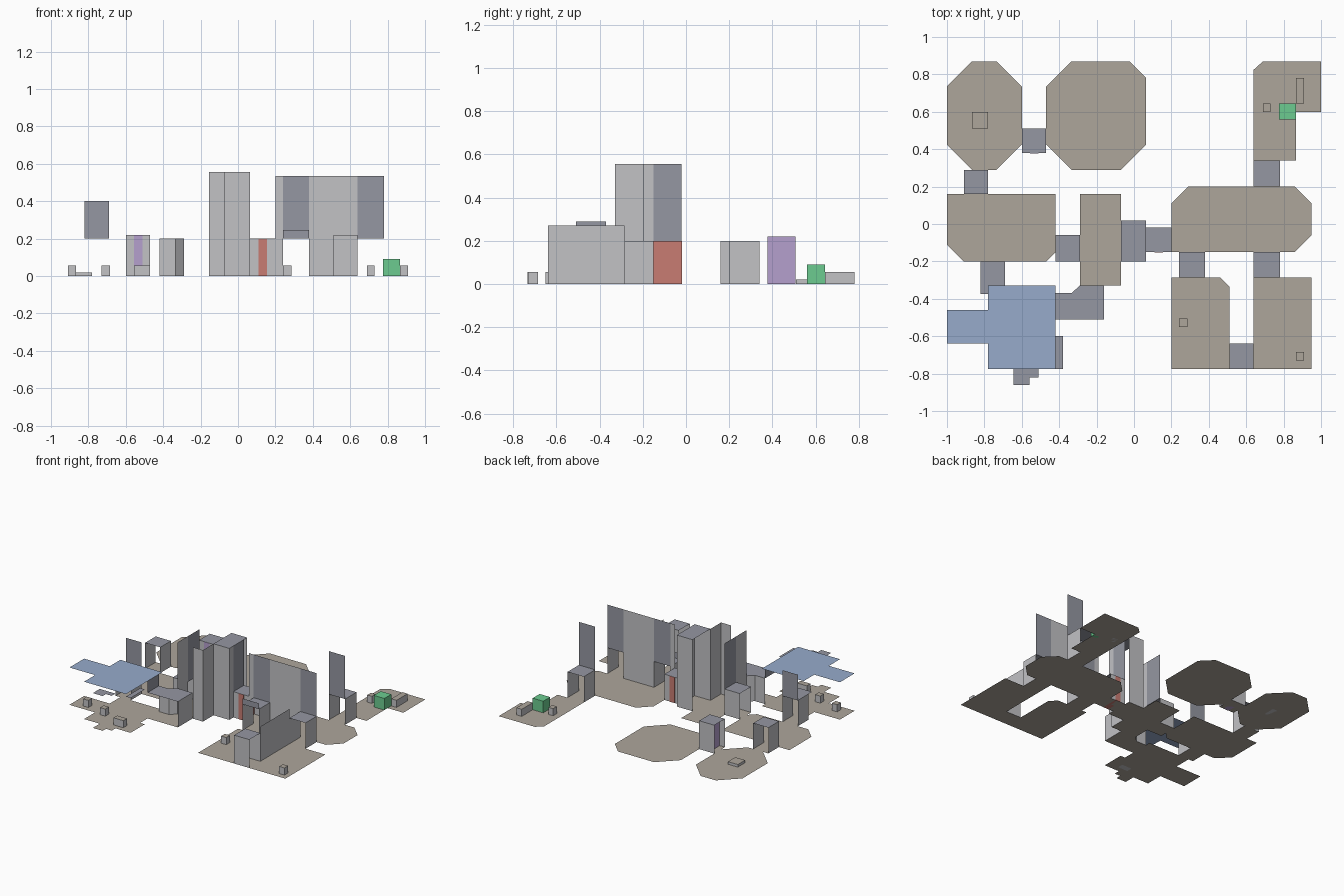
import bpy

default_cube = bpy.data.objects.get("Cube")
if default_cube:
    bpy.data.objects.remove(default_cube, do_unlink=True)


def make_material(name, red, green, blue):
    material = bpy.data.materials.new(name)
    material.use_nodes = True
    colour = (red, green, blue, 1)
    material.diffuse_color = colour
    shader = material.node_tree.nodes["Principled BSDF"]
    shader.inputs["Base Color"].default_value = colour
    shader.inputs["Roughness"].default_value = 0.9
    return material


FLOOR = make_material("floor taupe", .42, .38, .33)
WALL = make_material("wall light grey", .54, .54, .56)
CEILING = make_material("ceiling slate grey", .30, .31, .36)
BLUE = make_material("ceiling blue", .31, .41, .60)
GREEN = make_material("crate green", .15, .60, .28)
PURPLE = make_material("door purple", .46, .35, .61)
RED = make_material("door red", .58, .20, .17)


def make_mesh(name, points, faces, materials, pick=None):
    mesh = bpy.data.meshes.new(name)
    mesh.from_pydata(points, [], faces)
    for material in materials:
        mesh.materials.append(material)
    if pick:
        for polygon in mesh.polygons:
            polygon.material_index = pick(polygon)
    mesh.update()
    part = bpy.data.objects.new(name, mesh)
    bpy.context.collection.objects.link(part)
    return part


def slab(name, outline, height, material):
    """Flat sheet following a counter-clockwise outline."""
    points = [(x, y, height) for x, y in outline]
    return make_mesh(name, points, [list(range(len(points)))], [material])


def room_floor(name, west, east, south, north, sw=0, se=0, ne=0, nw=0):
    """Rectangular floor whose corners can be cut at 45 degrees."""
    outline = [(west, south + sw), (west + sw, south), (east - se, south), (east, south + se),
               (east, north - ne), (east - ne, north), (west + nw, north), (west, north - nw)]
    slab(name, list(dict.fromkeys(outline)), 0, FLOOR)


def wall(name, start, end, bottom, top, material=WALL):
    """Upright sheet between two plan points."""
    points = [(*start, bottom), (*end, bottom), (*end, top), (*start, top)]
    make_mesh(name, points, [(0, 1, 2, 3)], [material])


def corridor(name, west, east, south, north, height, along):
    """Floor, ceiling and the two walls beside the walking direction."""
    room_floor(name + "_floor", west, east, south, north)
    corners = [(west, south), (east, south), (east, north), (west, north)]
    slab(name + "_ceiling", corners, height, CEILING)
    a, b, c, d = corners
    pairs = ((a, b), (c, d)) if along == "x" else ((b, c), (d, a))
    for side, (start, end) in zip(("first", "second"), pairs):
        wall(name + "_" + side + "_wall", start, end, 0, height)


def box(name, west, east, south, north, height, side=WALL, top=None):
    plan = [(west, south), (east, south), (east, north), (west, north)]
    points = [(x, y, z) for z in (0, height) for x, y in plan]
    faces = [(i, (i + 1) % 4, (i + 1) % 4 + 4, i + 4) for i in range(4)]
    faces += [(3, 2, 1, 0), (4, 5, 6, 7)]
    make_mesh(name, points, faces, [side, top or side], lambda face: int(face.normal.z > .5))


# Room floors
room_floor("northwest_octagon_floor", -1, -.6, .29, .87, .135, .135, .135, .135)
room_floor("north_octagon_floor", -.47, .065, .29, .87, .135, .135, .09, .135)
room_floor("west_hall_floor", -1, -.42, -.2, .16, .09, .05)
room_floor("central_hall_floor", -.29, -.07, -.33, .16)
room_floor("east_hall_floor", .2, .95, -.15, .2, 0, .09, .09, .09)
room_floor("south_room_floor", .2, .51, -.775, -.285, 0, 0, .05)
room_floor("southeast_room_floor", .64, .95, -.775, -.285)
slab("northeast_room_floor", [(.64, .34), (.865, .34), (.865, .6), (1, .6), (1, .87),
                              (.69, .87), (.64, .825)], 0, FLOOR)

# Southwest room: stepped floor, blue ceiling and two alcoves
porch = [(-.645, -.775), (-.645, -.86), (-.56, -.86), (-.56, -.82), (-.51, -.82), (-.51, -.775)]
nook = [(-.42, -.775), (-.38, -.775), (-.38, -.6), (-.42, -.6)]
wing_start = [(-1, -.64), (-.78, -.64), (-.78, -.775)]
wing_end = [(-.42, -.33), (-.78, -.33), (-.78, -.46), (-1, -.46)]
slab("southwest_room_floor", wing_start + porch + nook[1:] + wing_end, 0, FLOOR)
slab("southwest_room_ceiling", wing_start + nook[:1] + wing_end, .29, BLUE)
slab("porch_ceiling", porch, .27, CEILING)
slab("nook_ceiling", nook, .27, CEILING)

# Straight corridors
corridor("northwest_corridor", -.91, -.78, .16, .29, .2, "y")
corridor("octagon_corridor", -.6, -.47, .38, .51, .22, "x")
corridor("west_corridor", -.42, -.29, -.2, -.06, .2, "x")
corridor("red_door_corridor", .065, .2, -.15, -.02, .2, "x")
corridor("northeast_corridor", .64, .78, .2, .34, .2, "y")
corridor("south_corridor", .24, .38, -.285, -.15, .2, "y")
corridor("southeast_corridor", .64, .78, -.285, -.15, .2, "y")
corridor("lower_corridor", .51, .64, -.775, -.64, .22, "x")
corridor("southwest_corridor", -.82, -.69, -.33, -.2, .2, "y")
slab("southwest_corridor_lip", [(-.82, -.375), (-.69, -.375), (-.69, -.33), (-.82, -.33)],
     .2, CEILING)

# Tall central shaft
corridor("central_shaft", -.07, .065, -.2, .02, .555, "x")
wall("shaft_east_wall", (.065, -.2), (.065, -.15), 0, .555)
wall("shaft_east_lintel", (.065, -.15), (.065, -.02), .2, .555, CEILING)

# Bent corridor between the southwest room and the central hall
bend = [(-.42, -.51), (-.16, -.51), (-.16, -.33), (-.29, -.33), (-.335, -.37), (-.42, -.37)]
slab("bent_corridor_floor", bend, 0, FLOOR)
slab("bent_corridor_ceiling", bend, .2, CEILING)
wall("bent_corridor_east_wall", bend[1], bend[2], 0, .2)
wall("bent_corridor_corner_wall", bend[3], bend[4], 0, .2)
wall("bent_corridor_north_wall", bend[4], bend[5], 0, .2)
wall("bent_corridor_lintel", (-.42, -.51), (-.42, -.37), .2, .29, CEILING)

# Standing room walls
wall("central_hall_south_wall", (-.155, -.33), (-.07, -.33), 0, .555)
wall("central_hall_east_wall", (-.07, -.33), (-.07, -.2), 0, .555)
wall("central_hall_west_wall", (-.29, -.2), (-.29, -.33), 0, .555)
wall("east_hall_corner_wall", (.2, -.15), (.24, -.15), 0, .535)
wall("east_hall_south_wall", (.38, -.15), (.64, -.15), 0, .535)
wall("southeast_room_west_wall", (.64, -.64), (.64, -.285), 0, .27)

# Lintels above corridor mouths
wall("central_hall_west_lintel", (-.29, -.06), (-.29, -.2), .2, .555, CEILING)
wall("west_hall_lintel", (-.82, -.2), (-.69, -.2), .2, .4, CEILING)
wall("east_hall_south_lintel", (.24, -.15), (.38, -.15), .2, .535, CEILING)
wall("east_hall_southeast_lintel", (.64, -.15), (.78, -.15), .2, .535, CEILING)
wall("east_hall_north_lintel", (.78, .2), (.64, .2), .2, .535, CEILING)
wall("south_room_lintel", (.24, -.285), (.38, -.285), .2, .245, CEILING)

# Coloured doors filling the corridors
box("purple_door", -.555, -.51, .378, .508, .219, PURPLE)
box("red_door", .11, .155, -.152, -.018, .199, RED)

# Crates and low blocks
box("octagon_block", -.865, -.78, .51, .6, .02, WALL, FLOOR)
box("green_crate", .775, .865, .56, .645, .09, GREEN)
box("northeast_long_block", .865, .91, .645, .78, .055, WALL, FLOOR)
for name, x, y, width in (("northeast", .69, .6, .04), ("south", .24, -.55, .045),
                          ("southeast", .865, -.73, .045), ("wing", -.91, -.6, .045),
                          ("southwest", -.73, -.65, .045), ("porch", -.555, -.735, .085)):
    box(name + "_small_block", x, x + width, y, y + .045, .055, WALL, FLOOR)
